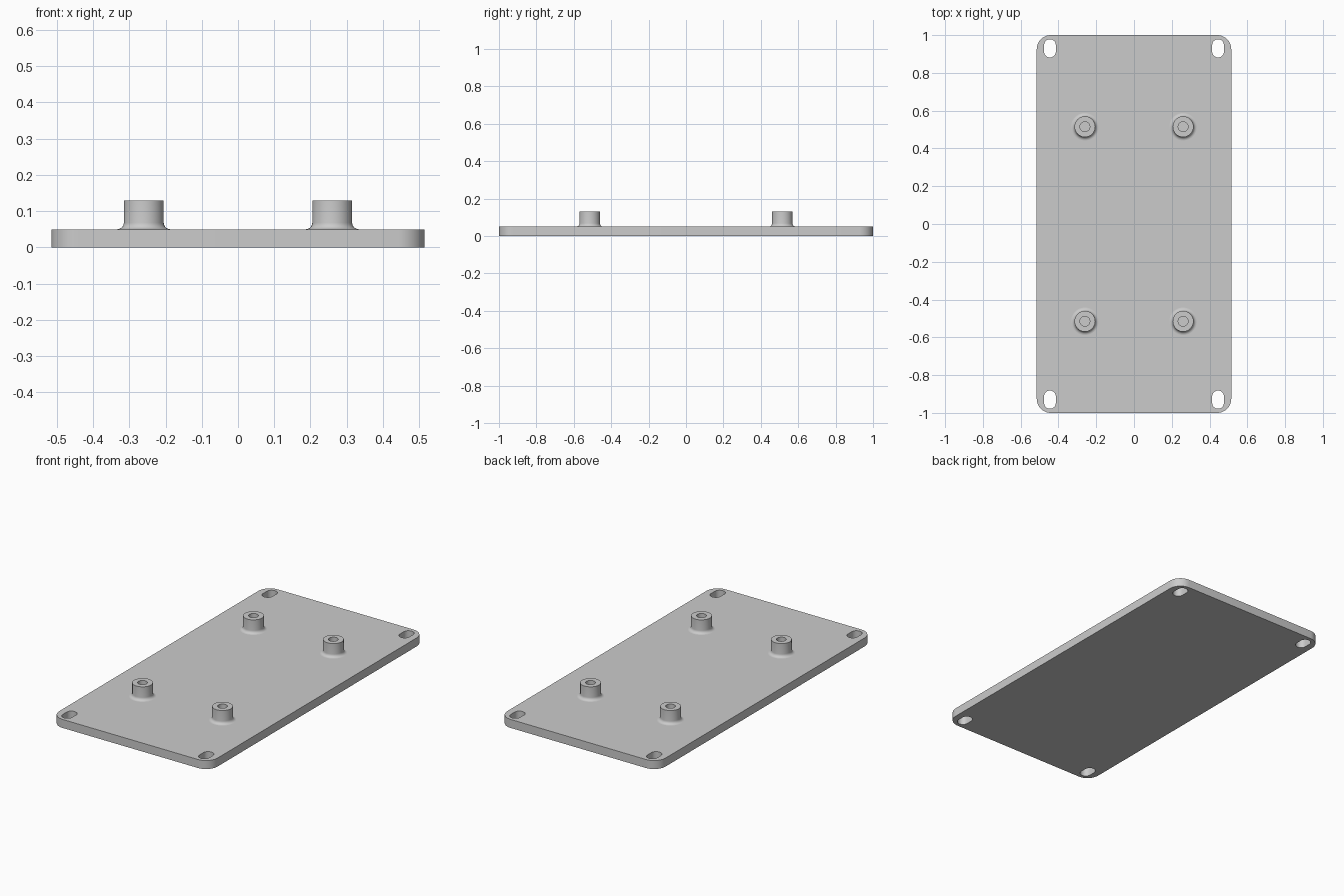
import bpy, bmesh, math
from mathutils import Vector

old = bpy.data.objects.get("Cube")
if old:
    bpy.data.objects.remove(old, do_unlink=True)

HALF_X, HALF_Y, THICK = 0.515, 1.0, 0.05
BOSS_TOP, BOSS_R, HOLE_R, FILLET = 0.13, 0.055, 0.026, 0.018

grey = bpy.data.materials.new("plain grey")
grey.use_nodes = True
colour = (0.6, 0.6, 0.6, 1)
grey.diffuse_color = colour
grey.node_tree.nodes["Principled BSDF"].inputs["Base Color"].default_value = colour


def rounded_rect(cx, cy, hx, hy, r, steps=10):
    """Counter-clockwise outline with rounded corners."""
    points = []
    for i, (sx, sy) in enumerate([(1, 1), (-1, 1), (-1, -1), (1, -1)]):
        for k in range(steps + 1):
            a = (i + k / steps) * math.pi / 2
            points.append(Vector((cx + sx * (hx - r) + r * math.cos(a),
                                  cy + sy * (hy - r) + r * math.sin(a), 0)))
    return points


def finish(bm, name):
    bmesh.ops.recalc_face_normals(bm, faces=bm.faces)
    mesh = bpy.data.meshes.new(name)
    bm.to_mesh(mesh)
    bm.free()
    mesh.materials.append(grey)
    obj = bpy.data.objects.new(name, mesh)
    bpy.context.collection.objects.link(obj)
    bpy.ops.object.select_all(action='DESELECT')
    obj.select_set(True)
    bpy.context.view_layer.objects.active = obj
    bpy.ops.object.shade_smooth_by_angle(angle=math.radians(35))
    return obj


# Base plate: rounded outline with a slot in each corner, extruded upwards
bm = bmesh.new()
outlines = [rounded_rect(0, 0, HALF_X, HALF_Y, 0.075)]
outlines += [rounded_rect(sx * 0.445, sy * 0.93, 0.031, 0.048, 0.0305)
             for sx in (-1, 1) for sy in (-1, 1)]
for outline in outlines:
    verts = [bm.verts.new(p) for p in outline]
    for a, b in zip(verts, verts[1:] + verts[:1]):
        bm.edges.new((a, b))
bmesh.ops.triangle_fill(bm, edges=bm.edges[:], use_beauty=True, normal=(0, 0, 1))
grown = bmesh.ops.extrude_face_region(bm, geom=bm.faces[:], use_keep_orig=True)
top = [v for v in grown["geom"] if isinstance(v, bmesh.types.BMVert)]
bmesh.ops.translate(bm, verts=top, vec=(0, 0, THICK))
finish(bm, "base_plate")

# Standoffs: a revolved profile with a filleted foot and a blind screw hole
profile = [(HOLE_R, THICK), (HOLE_R, BOSS_TOP), (BOSS_R, BOSS_TOP)]
for k in range(7):
    a = k / 6 * math.pi / 2
    profile.append((BOSS_R + FILLET * (1 - math.cos(a)),
                    THICK + FILLET * (1 - math.sin(a))))


def standoff(name, x, y):
    bm = bmesh.new()
    verts = [bm.verts.new((r, 0, z)) for r, z in profile]
    edges = [bm.edges.new(pair) for pair in zip(verts, verts[1:])]
    bmesh.ops.spin(bm, geom=verts + edges, cent=(0, 0, 0), axis=(0, 0, 1),
                   angle=math.tau, steps=48, use_merge=True)
    bmesh.ops.remove_doubles(bm, verts=bm.verts, dist=1e-5)
    bmesh.ops.recalc_face_normals(bm, faces=bm.faces)
    # Keep the open shell facing outwards
    rim = max(bm.faces, key=lambda f: f.calc_center_median().z)
    flip = rim.normal.z < 0
    obj = finish(bm, name)
    if flip:
        obj.data.flip_normals()
    obj.location = (x, y, 0)


for side, sx in (("left", 1), ("right", -1)):
    for end, sy in (("front", -1), ("back", 1)):
        standoff(f"standoff_{end}_{side}", sx * 0.26, sy * 0.515)
